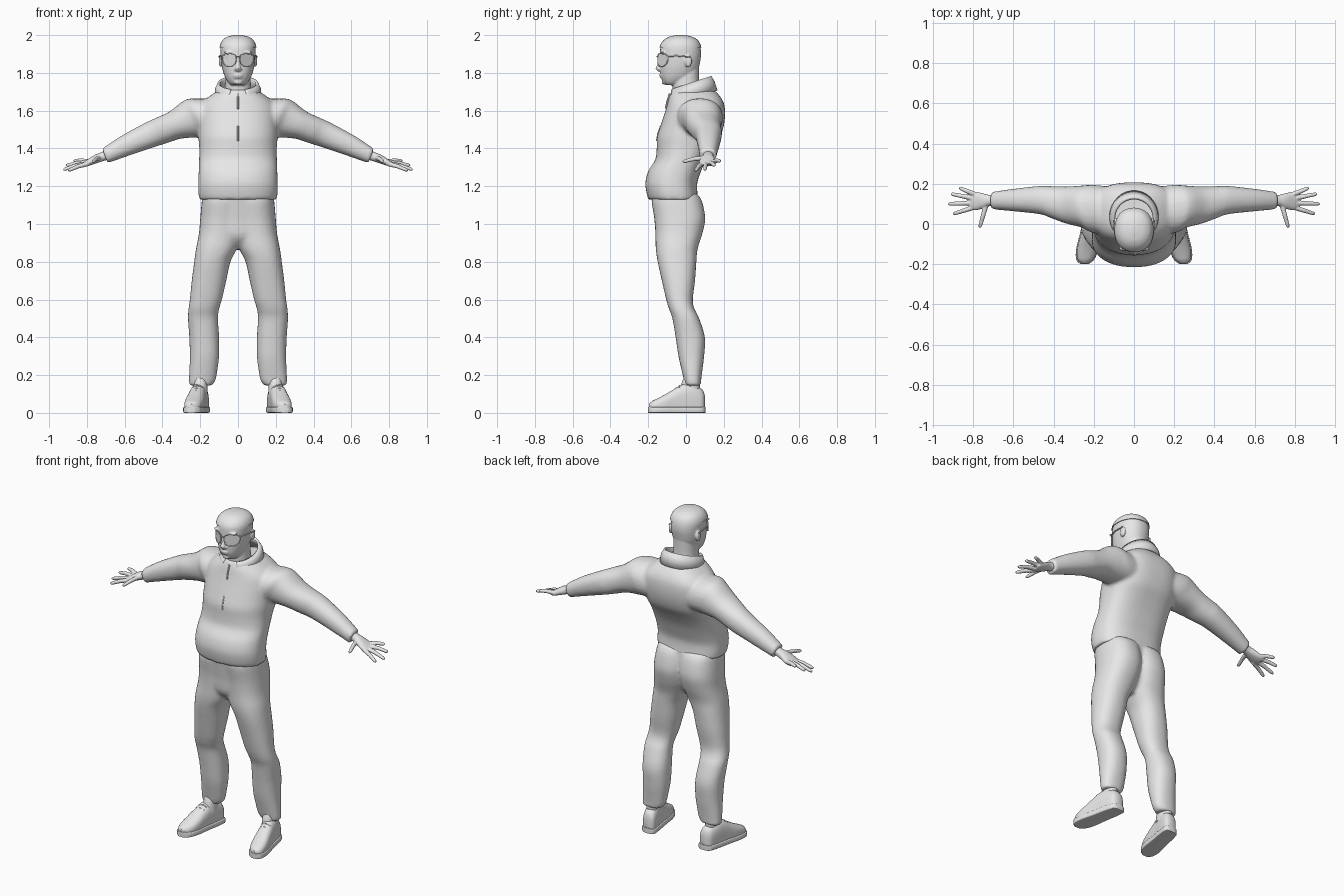
import bpy, bmesh, math
from mathutils import Vector

cube = bpy.data.objects.get("Cube")
if cube:
    bpy.data.objects.remove(cube, do_unlink=True)

grey = bpy.data.materials.new("plain grey")
grey.use_nodes = True
grey.diffuse_color = (0.8, 0.8, 0.8, 1)
grey.node_tree.nodes["Principled BSDF"].inputs["Base Color"].default_value = (0.8, 0.8, 0.8, 1)
SIDES = (1, -1)


def oval(front=2.2, back=2.2, n=32):
    """Unit superellipse; the two halves may have different squareness."""
    pts = []
    for i in range(n):
        a = 2 * math.pi * i / n
        c, s = math.cos(a), math.sin(a)
        p = 2 / (front if s < 0 else back)
        pts.append((math.copysign(abs(c) ** p, c), math.copysign(abs(s) ** p, s)))
    return pts


def dense(rows, steps=4):
    """Smoothly interpolate rows of section sizes."""
    out = []
    for i in range(len(rows) - 1):
        quad = zip(rows[max(i - 1, 0)], rows[i], rows[i + 1], rows[min(i + 2, len(rows) - 1)])
        quad = list(quad)
        for k in range(steps):
            t = k / steps
            out.append([b + 0.5 * t * (c - a + t * (2 * a - 5 * b + 4 * c - d + t * (3 * (b - c) + d - a)))
                        for a, b, c, d in quad])
    out.append(list(rows[-1]))
    return out


def loft(bm, rings):
    rings = [[bm.verts.new(p) for p in r] for r in rings]
    for r, q in zip(rings, rings[1:]):
        for i in range(len(r)):
            j = (i + 1) % len(r)
            bm.faces.new((r[i], r[j], q[j], q[i]))
    bm.faces.new(rings[0])
    bm.faces.new(rings[-1])


def stack(bm, rows, side=1, shape=None):
    """Horizontal sections: z, x inner, x outer, y front, y back."""
    shape = shape or oval()
    loft(bm, [[(side * ((a + b) / 2 + (b - a) / 2 * c), (f + k) / 2 + (k - f) / 2 * s, z)
               for c, s in shape] for z, a, b, f, k in dense(rows)])


def limb(bm, rows, side):
    """Sections along x, leaning with the arm: x, z, half height, y front, y back."""
    loft(bm, [[(side * (x + 0.4 * h * s), (f + k) / 2 + (k - f) / 2 * c, z + h * s)
               for c, s in oval(n=24)] for x, z, h, f, k in dense(rows)])


def rod(bm, points, radii, n=12):
    points = [Vector(p) for p in points]
    rings = []
    for i, p in enumerate(points):
        d = (points[min(i + 1, len(points) - 1)] - points[max(i - 1, 0)]).normalized()
        u = d.cross(Vector((0, 0, 1)) if abs(d.z) < 0.9 else Vector((0, 1, 0))).normalized()
        v = d.cross(u)
        rings.append([p + radii[i] * (c * u + s * v) for c, s in oval(2, 2, n)])
    loft(bm, rings)


def ball(bm, place, size):
    new = bmesh.ops.create_uvsphere(bm, u_segments=20, v_segments=12, radius=1)["verts"]
    bmesh.ops.scale(bm, vec=size, verts=new)
    bmesh.ops.translate(bm, vec=place, verts=new)


def finish(bm, name, voxel=0, smooth=4):
    bmesh.ops.recalc_face_normals(bm, faces=bm.faces)
    mesh = bpy.data.meshes.new(name)
    bm.to_mesh(mesh)
    bm.free()
    mesh.materials.append(grey)
    for f in mesh.polygons:
        f.use_smooth = True
    mesh.set_sharp_from_angle(angle=math.radians(40))
    ob = bpy.data.objects.new(name, mesh)
    bpy.context.scene.collection.objects.link(ob)
    if voxel:
        m = ob.modifiers.new("merge", "REMESH")
        m.mode, m.voxel_size, m.use_smooth_shade = "VOXEL", voxel, True
        m = ob.modifiers.new("soften", "SMOOTH")
        m.factor, m.iterations = 0.5, smooth
    return ob


# Jacket: torso and sleeves merged
bm = bmesh.new()
torso = [(1.13, .205, -.2, .065), (1.17, .21, -.21, .06), (1.22, .21, -.215, .06), (1.28, .208, -.2, .08),
         (1.34, .206, -.163, .105), (1.4, .205, -.155, .14), (1.46, .21, -.153, .18), (1.52, .212, -.135, .2),
         (1.58, .212, -.115, .207), (1.63, .2, -.1, .203), (1.67, .16, -.09, .185), (1.71, .1, -.075, .15)]
stack(bm, [(z, -w, w, f, k) for z, w, f, k in torso], shape=oval(2.2, 2.7, 48))
for s in SIDES:
    limb(bm, [(.08, 1.56, .1, -.05, .18), (.2, 1.562, .103, -.045, .195), (.25, 1.555, .097, -.02, .192),
              (.33, 1.525, .073, 0, .187), (.4, 1.497, .068, .025, .188), (.465, 1.472, .064, .048, .19),
              (.6, 1.413, .052, .063, .175), (.705, 1.36, .038, .073, .16)], s)
finish(bm, "jacket", .01, 5)

# Standing collar, open at the front
bm = bmesh.new()
levels = [(.118, .125, .035, 1.67), (.114, .114, .032, 1.715), (.1, .103, .025, 1.745)]
grid = []
for rx, ry, yc, z in levels:
    angles = [math.radians(-158 + 316 * i / 40) for i in range(41)]
    grid.append([bm.verts.new((rx * math.sin(a), yc + ry * math.cos(a), z + .035 * math.cos(a))) for a in angles])
for r, q in zip(grid, grid[1:]):
    for i in range(40):
        bm.faces.new((r[i], r[i + 1], q[i + 1], q[i]))
collar = finish(bm, "collar")
m = collar.modifiers.new("thickness", "SOLIDIFY")
m.thickness, m.offset = .014, 0

# Zip seam and pull
bm = bmesh.new()
rod(bm, [(0, -.132, 1.52), (0, -.147, 1.48), (0, -.154, 1.44)], [.005] * 3, 8)
rod(bm, [(0, -.085, 1.69), (0, -.099, 1.65), (0, -.108, 1.61)], [.006, .005, .005], 8)
finish(bm, "zip")

# Trousers: legs and pelvis merged
bm = bmesh.new()
for s in SIDES:
    stack(bm, [(1.16, -.03, .185, -.175, .06), (1.12, -.03, .192, -.182, .085), (1.03, -.03, .2, -.168, .102),
               (.95, -.02, .207, -.162, .087), (.87, .005, .222, -.16, .062), (.8, .04, .232, -.15, .055),
               (.7, .062, .245, -.128, .048), (.6, .085, .255, -.105, .036), (.55, .1, .262, -.09, .045),
               (.5, .106, .265, -.072, .07), (.4, .1, .258, -.055, .1), (.3, .1, .255, -.04, .096),
               (.22, .11, .258, -.022, .086), (.17, .12, .26, -.01, .08), (.145, .14, .257, -.005, .08)],
          s, oval(2.3, 2.3))
stack(bm, [(1.16, -.18, .18, -.187, .06), (1.03, -.185, .185, -.168, .07), (.93, -.16, .16, -.155, .045),
           (.87, -.07, .07, -.1, 0)])
finish(bm, "trousers", .01, 4)

# Head, neck and facial features merged
skull = [(1.735, .035, -.105, -.04), (1.75, .052, -.12, -.01), (1.78, .07, -.133, .04), (1.82, .083, -.137, .065),
         (1.86, .09, -.137, .075), (1.9, .093, -.138, .08), (1.94, .092, -.134, .075), (1.97, .077, -.113, .058),
         (1.988, .05, -.083, .026), (1.996, .015, -.045, -.01)]
bm = bmesh.new()
stack(bm, [(z, -w, w, f, k) for z, w, f, k in skull])
stack(bm, [(1.66, -.075, .075, -.065, .085), (1.74, -.068, .068, -.072, .07), (1.84, -.066, .066, -.07, .07)])
rod(bm, [(0, -.132, 1.885), (0, -.139, 1.85), (0, -.147, 1.825), (0, -.138, 1.81)], [.007, .01, .015, .011])
ball(bm, (0, -.13, 1.789), (.026, .012, .006))
ball(bm, (0, -.128, 1.778), (.024, .012, .006))
ball(bm, (0, -.113, 1.752), (.025, .016, .014))
for s in SIDES:
    ball(bm, (s * .092, .012, 1.862), (.01, .02, .032))
    ball(bm, (s * .012, -.137, 1.82), (.009, .01, .008))
    ball(bm, (s * .042, -.122, 1.908), (.035, .013, .008))
finish(bm, "head", .005, 3)

# Close-cropped hair
bm = bmesh.new()
crown = [r for r in dense([(z, -w, w, f, k) for z, w, f, k in skull]) if r[0] > 1.922]
stack(bm, [(z + .004, a - .004, b + .004, f - .004, k + .004) for z, a, b, f, k in crown])
finish(bm, "hair")

# Glasses: lenses, rims, bridge and temples
bm = bmesh.new()
wrap = lambda x: -.15 + 8 * x * x
for s in SIDES:
    rim = []
    for c, h in oval(2.5, 2.5, 24):
        x = .046 + (.036 + .006 * h) * c
        rim.append((s * x, wrap(x), 1.868 + .034 * h))
    loft(bm, [rim, [(x, y + .005, z) for x, y, z in rim]])
    for i in range(24):
        rod(bm, [rim[i], rim[(i + 1) % 24]], [.003, .003], 6)
    rod(bm, [(s * .083, wrap(.083), 1.888), (s * .096, -.05, 1.89), (s * .1, .02, 1.885)], [.004] * 3, 8)
rod(bm, [(-.014, -.15, 1.884), (0, -.153, 1.887), (.014, -.15, 1.884)], [.003] * 3, 8)
finish(bm, "glasses")

# Hands: palm, fingers and thumb merged
fingers = [((.79, .147, 1.33), (.87, .18, 1.335)), ((.8, .128, 1.325), (.912, .15, 1.31)),
           ((.8, .105, 1.32), (.925, .1, 1.288)), ((.79, .085, 1.32), (.9, .05, 1.283)),
           ((.735, .1, 1.35), (.768, -.018, 1.33))]
for s, side in zip(SIDES, ("left", "right")):
    bm = bmesh.new()
    limb(bm, [(.67, 1.372, .025, .088, .148), (.72, 1.356, .022, .09, .145), (.75, 1.345, .021, .078, .152),
              (.79, 1.326, .016, .068, .16), (.815, 1.316, .011, .078, .152)], s)
    for base, tip in fingers:
        a, b = [Vector((s * x, y, z)) for x, y, z in (base, tip)]
        mid = a.lerp(b, .5) + Vector((0, 0, .004))
        rod(bm, [a, mid, a.lerp(b, .9), b], [.013, .0115, .0095, .006])
    finish(bm, side + "_hand", .004, 3)


def shoe_rings(rows, s, shape):
    """Sections along the foot, toes turned out: y, half width, z low, z high."""
    return [[(s * (.19 + (.1 - y) * .19 + w * c), y, (lo + hi) / 2 + (hi - lo) / 2 * h)
             for c, h in shape] for y, w, lo, hi in rows]


# Shoes: upper, sole and laces
last = [(.1, .018, .015, .09), (.085, .038, .004, .125), (.03, .044, .004, .155), (-.02, .045, .004, .15),
        (-.06, .047, .004, .128), (-.11, .05, .004, .098), (-.15, .047, .004, .077), (-.18, .036, .006, .062),
        (-.197, .014, .015, .046)]
for s, side in zip(SIDES, ("left", "right")):
    bm = bmesh.new()
    loft(bm, shoe_rings(dense(last), s, oval(5, 2.4)))
    finish(bm, side + "_shoe")
    bm = bmesh.new()
    loft(bm, shoe_rings([(y - .003 if y < 0 else y + .003, w + .005, 0, .032) for y, w, lo, hi in dense(last)],
                        s, oval(8, 8)))
    finish(bm, side + "_sole")
    bm = bmesh.new()
    for i in range(4):
        y = -.035 - .018 * i
        x, z = .19 + (.1 - y) * .19, .142 - .0125 * i
        rod(bm, [(s * (x - .026), y, z - .008), (s * x, y, z + .001), (s * (x + .026), y, z - .008)], [.004] * 3, 8)
    # Padded ankle opening
    stack(bm, [(.1, .16, .235, -.03, .07), (.15, .162, .236, -.025, .075), (.19, .165, .235, -.01, .07)], s)
    finish(bm, side + "_laces_and_ankle")
